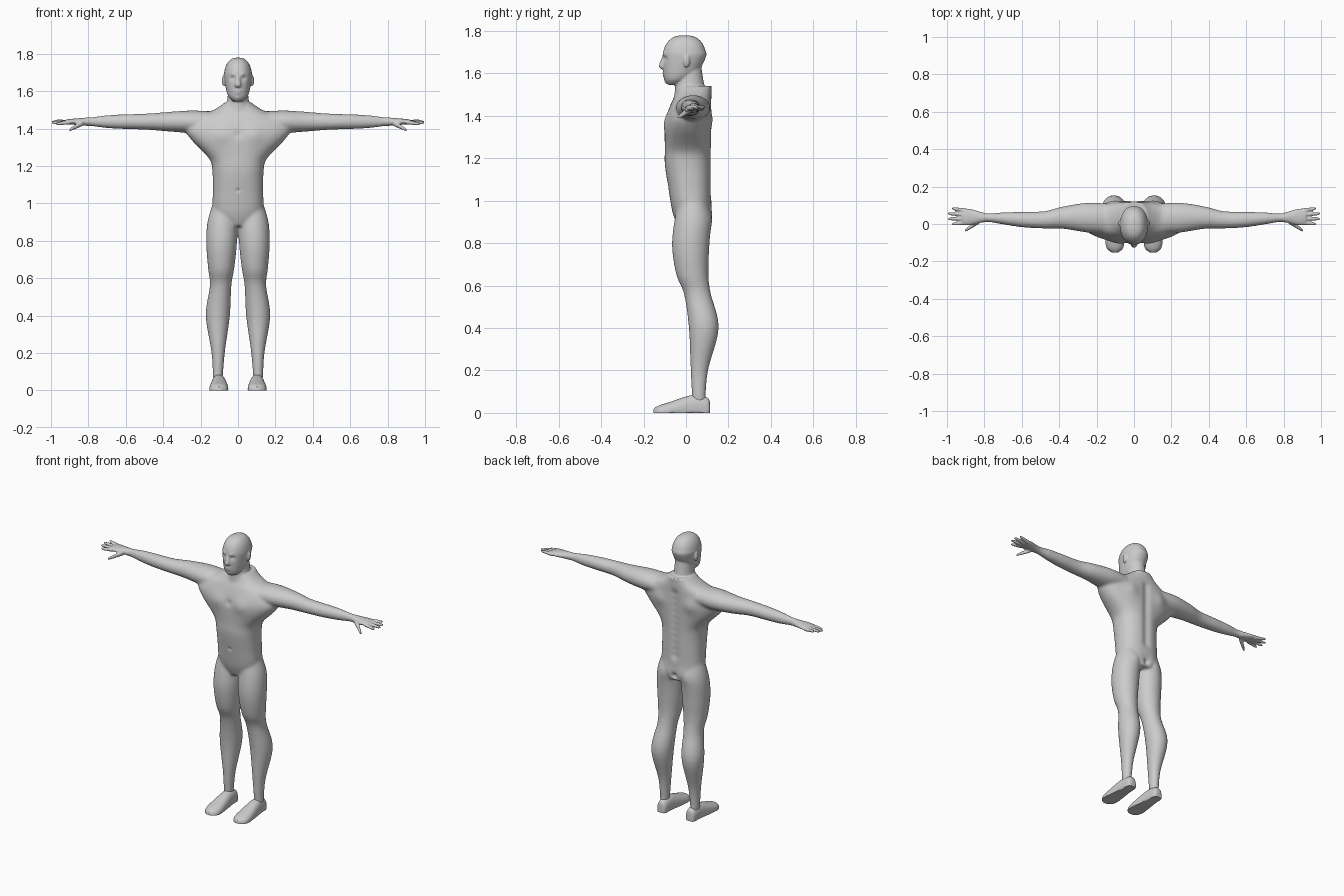
import bpy, bmesh
from math import cos, sin, pi, exp, copysign
from mathutils import Vector, Matrix

cube = bpy.data.objects.get("Cube")
if cube:
    bpy.data.objects.remove(cube, do_unlink=True)

GREY = (.6, .6, .6, 1)
skin = bpy.data.materials.new("plain grey")
skin.use_nodes = True
skin.diffuse_color = GREY
skin.node_tree.nodes["Principled BSDF"].inputs["Base Color"].default_value = GREY

FRONT, BACK = -1, 1


def catmull(before, start, end, after, t):
    """Smooth curve from start to end."""
    leave, arrive = (end - before) / 2, (after - start) / 2
    gap = end - start
    bend = leave + arrive - gap - gap
    return start + t * (leave + t * (gap - leave - bend + t * bend))


def rounded(value, power):
    return copysign(abs(value) ** (2 / power), value)


def loft(bm, axis, rows, power=2, sides=32, steps=5):
    """Skin oval rings; each row is position, two centres and two radii."""
    rows = [Vector(row) for row in rows]
    last = len(rows) - 1
    rings = []
    for i in range(last):
        before, after = rows[max(i - 1, 0)], rows[min(i + 2, last)]
        for step in range(steps):
            rings.append(catmull(before, rows[i], rows[i + 1], after, step / steps))
    rings.append(rows[-1])
    loops = []
    for along, centre_a, centre_b, radius_a, radius_b in rings:
        loop = []
        for k in range(sides):
            angle = 2 * pi * k / sides
            a = centre_a + radius_a * rounded(cos(angle), power)
            b = centre_b + radius_b * rounded(sin(angle), power)
            place = {"x": (along, a, b), "y": (a, along, b), "z": (a, b, along)}
            loop.append(bm.verts.new(place[axis]))
        loops.append(loop)
    for low, high in zip(loops, loops[1:]):
        for k in range(sides):
            bm.faces.new((low[k - 1], low[k], high[k], high[k - 1]))
    bm.faces.new(loops[0])
    bm.faces.new(loops[-1])


def upright(rows):
    """Ring rows on the middle plane from height, half width, front and back."""
    return [(z, 0, (front + back) / 2, width, (back - front) / 2)
            for z, width, front, back in rows]


def finger(bm, start, end, thick, thin):
    """Slim tapered digit along x with a rounded tip."""
    rows = []
    for t in (0, .5, .8, .95, 1):
        x, y, z = Vector(start).lerp(Vector(end), t)
        radius = (thick + (thin - thick) * t) * (1 - t ** 16 * .7)
        rows.append((x, y, z, radius, radius))
    loft(bm, "x", rows, sides=14)


def mirror(bm):
    copy = bmesh.ops.duplicate(bm, geom=bm.verts[:] + bm.edges[:] + bm.faces[:])
    for item in copy["geom"]:
        if isinstance(item, bmesh.types.BMVert):
            item.co.x *= -1


def make(name, bm):
    bmesh.ops.recalc_face_normals(bm, faces=bm.faces)
    mesh = bpy.data.meshes.new(name)
    bm.to_mesh(mesh)
    bm.free()
    obj = bpy.data.objects.new(name, mesh)
    bpy.context.collection.objects.link(obj)
    mesh.materials.append(skin)
    mesh.shade_smooth()
    return obj


bm = bmesh.new()
# Leg: height, centre x, centre y, radius
leg = [(.05, .108, .06, .026), (.2, .106, .063, .036), (.4, .108, .084, .065),
       (.56, .093, .054, .058), (.65, .09, .03, .07), (.78, .088, .022, .082),
       (.9, .084, .03, .08), (1, .08, .03, .055)]
loft(bm, "z", [(z, x, y, r, r + .006) for z, x, y, r in leg])

# Arm and palm: distance out, centre y, depth, thickness
arm = [(.14, .03, .08, .055), (.25, .034, .08, .06), (.38, .034, .06, .052),
       (.48, .022, .047, .044), (.6, .024, .042, .04), (.7, .03, .033, .035),
       (.79, .034, .024, .024), (.88, .038, .044, .016), (.92, .04, .038, .012)]
loft(bm, "x", [(x, y, 1.437, depth, thick) for x, y, depth, thick in arm])

# Fingers, the middle two longer, and thumb
for i in range(4):
    reach = .997 if i in (1, 2) else .975
    finger(bm, (.9, .006 + .022 * i, 1.434), (reach, .028 * i, 1.425 + .006 * i), .012, .008)
finger(bm, (.83, .015, 1.43), (.905, -.037, 1.39), .016, .009)

# Ear
bmesh.ops.create_uvsphere(bm, u_segments=16, v_segments=12, radius=.03,
                          matrix=Matrix.Translation((.076, .003, 1.657))
                          @ Matrix.Diagonal((.35, .5, 1, 1)))
mirror(bm)

# Torso: height, half width, depth of the front
torso = [(.88, .06, .04), (.95, .13, .065), (1.07, .135, .085), (1.17, .137, .1),
         (1.24, .155, .1), (1.34, .25, .1), (1.4, .28, .09), (1.46, .22, .07),
         (1.5, .13, .05), (1.54, .07, .04)]
loft(bm, "z", upright([(z, w, -front, .12) for z, w, front in torso]), power=2.3)

# Neck, then head with a domed crown, then nose
loft(bm, "z", upright([(1.44, .08, -.06, .11), (1.55, .058, -.05, .085), (1.65, .05, -.03, .07)]))
head = [(1.546, .025, -.085, -.03), (1.57, .05, -.1, .01), (1.61, .064, -.107, .06)]
for i in range(6):
    turn = i * pi / 11
    size = cos(turn) ** .8
    head.append((1.68 + .1 * sin(turn), .075 * size, -.007 - .102 * size, .102 * size - .007))
loft(bm, "z", upright(head), power=2.15)
nose = [(1.62, .012, -.115), (1.635, .018, -.128), (1.69, .007, -.108)]
loft(bm, "z", upright([(z, w, tip, -.09) for z, w, tip in nose]))
rough = make("rough_body", bm)

# Fuse the overlapping parts into one skin
fuse = rough.modifiers.new("Fuse", "REMESH")
fuse.mode = "VOXEL"
fuse.voxel_size = .005
fused = bpy.data.meshes.new_from_object(
    rough.evaluated_get(bpy.context.evaluated_depsgraph_get()))
bm = bmesh.new()
bm.from_mesh(fused)
bpy.data.objects.remove(rough, do_unlink=True)
bpy.data.meshes.remove(fused)

# Soften the joints, keeping hands and face crisp
joints = [v for v in bm.verts if abs(v.co.x) < .8 and v.co.z < 1.53]
for verts, rounds in ((joints, 22), (bm.verts[:], 2)):
    for _ in range(rounds):
        bmesh.ops.smooth_vert(bm, verts=verts, factor=.5, use_axis_x=True,
                              use_axis_y=True, use_axis_z=True)

# Raised and sunken forms: side, x, height, radius, outward push
forms = [
    (FRONT, .03, 1.668, .013, -.01),   # eye socket
    (FRONT, .03, 1.664, .007, .004),   # eyelid
    (FRONT, .026, 1.69, .012, .004),   # brow
    (FRONT, 0, 1.595, .014, .006),     # lips
    (FRONT, 0, 1.595, .005, -.003),    # mouth
    (FRONT, 0, 1.56, .014, .005),      # chin
    (FRONT, .085, 1.37, .05, .01),     # chest
    (FRONT, 0, 1.37, .02, -.006),      # breastbone
    (FRONT, 0, 1.07, .01, -.006),      # navel
    (BACK, .11, 1.38, .045, .01),      # shoulder blade
    (BACK, .065, .92, .045, .01),      # seat
    (BACK, 0, .91, .018, -.014),       # cleft
]
forms += [(BACK, 0, 1.04 + .04 * i, .025, -.009) for i in range(11)]  # spine
forms += [(side, -x, *rest) for side, x, *rest in forms if x]
for side, x, z, radius, push in forms:
    for v in bm.verts:
        if abs(v.co.z - z) < 3 * radius and v.co.y * side > .04:
            away = Vector((v.co.x - x, v.co.z - z)) / radius
            v.co.y += side * push * exp(-away.length_squared)
make("body", bm)

# Feet with flat soles: y, half width, height of the top
foot = [(.113, .015, .045), (.1, .03, .072), (.03, .038, .084), (-.08, .05, .05),
        (-.13, .043, .034), (-.153, .015, .018)]
for name, side in (("left_foot", 1), ("right_foot", -1)):
    bm = bmesh.new()
    loft(bm, "y", [(y, side * .102, top / 2 - .015, w, top / 2 + .015)
                   for y, w, top in foot], power=2.3)
    for v in bm.verts:
        v.co.z = max(v.co.z, 0)
    shoe = make(name, bm)
    bpy.context.view_layer.objects.active = shoe
    shoe.select_set(True)
    bpy.ops.object.shade_smooth_by_angle(angle=pi / 4)
    shoe.select_set(False)
